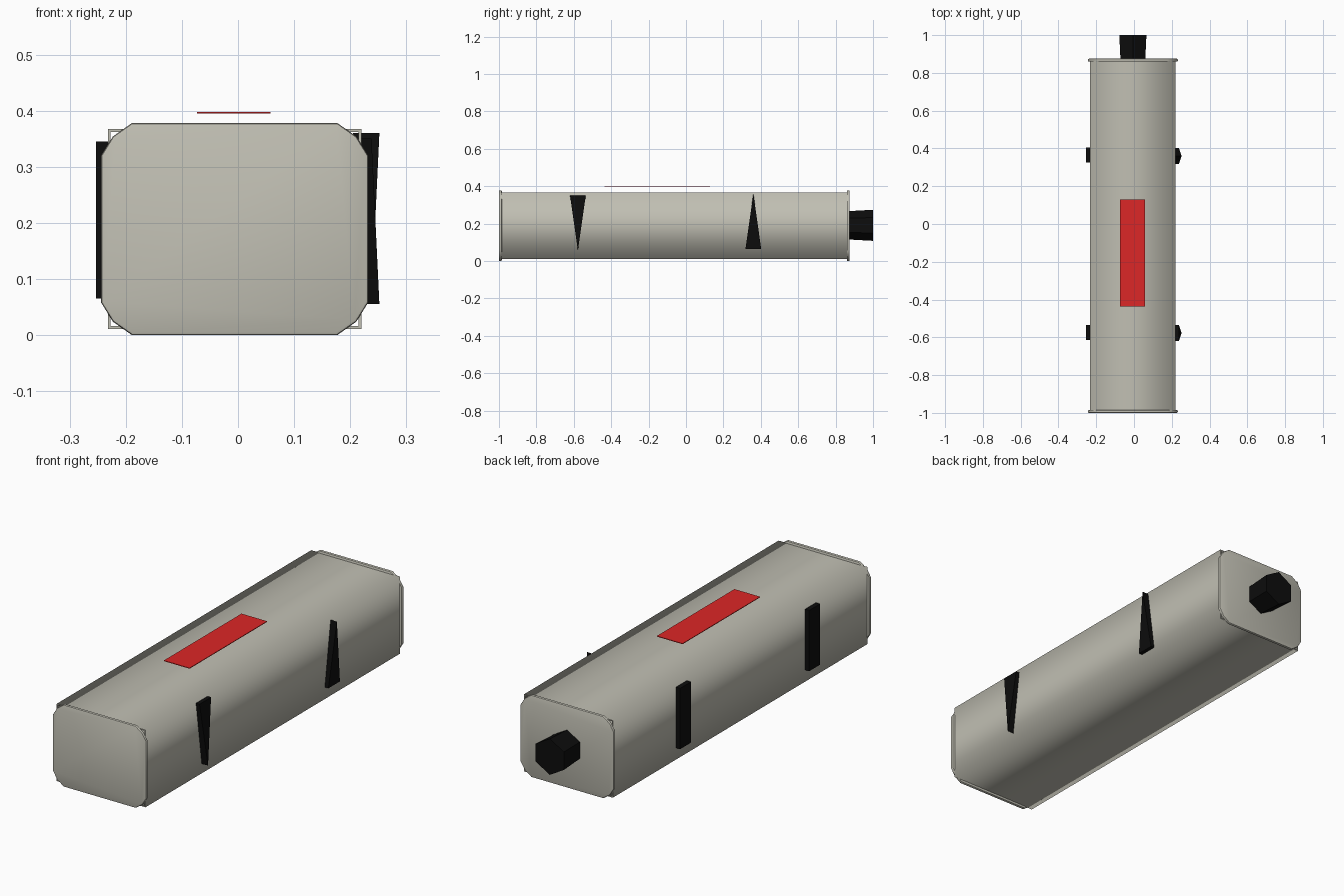
import bpy, bmesh, math
from mathutils import Vector

default = bpy.data.objects.get("Cube")
if default:
    bpy.data.objects.remove(default, do_unlink=True)


def material(name, rgb):
    m = bpy.data.materials.new(name)
    m.use_nodes = True
    m.diffuse_color = (*rgb, 1)
    m.node_tree.nodes["Principled BSDF"].inputs["Base Color"].default_value = (*rgb, 1)
    return m


GREY = material("warm_grey", (0.53, 0.52, 0.45))
BLACK = material("black", (0.004, 0.004, 0.004))
RED = material("red", (0.72, 0.02, 0.02))

CX, CZ = -0.006, 0.189  # long axis of the case


def finish(bm, name, mat):
    bmesh.ops.recalc_face_normals(bm, faces=bm.faces)
    me = bpy.data.meshes.new(name)
    bm.to_mesh(me)
    bm.free()
    me.materials.append(mat)
    ob = bpy.data.objects.new(name, me)
    bpy.context.collection.objects.link(ob)
    return ob


def loft(bm, a, b, caps=True):
    """Skin two matching loops of points."""
    va, vb = [bm.verts.new(p) for p in a], [bm.verts.new(p) for p in b]
    n = len(va)
    for i in range(n):
        j = (i + 1) % n
        bm.faces.new((va[i], va[j], vb[j], vb[i]))
    if caps:
        bm.faces.new(va[::-1])
        bm.faces.new(vb)
    return va, vb


def rectangle(hx, hz, y):
    return [(CX + sx * hx, y, CZ + sz * hz)
            for sx, sz in ((-1, -1), (1, -1), (1, 1), (-1, 1))]


# Hollow thin-walled case: smooth around its length, crisp at the open rims
bm = bmesh.new()
y0, y1, wall = -0.988, 0.864, 0.005
outer = loft(bm, rectangle(0.226, 0.178, y0), rectangle(0.226, 0.178, y1), False)
inner = loft(bm, rectangle(0.226 - wall, 0.178 - wall, y0),
             rectangle(0.226 - wall, 0.178 - wall, y1), False)
for f in bm.faces:
    f.smooth = True
for o, i in zip(outer, inner):
    for k in range(4):
        j = (k + 1) % 4
        rim = bm.faces.new((o[k], o[j], i[j], i[k]))
        for e in rim.edges:
            if (e.verts[0] in o) == (e.verts[1] in o):
                e.smooth = False
finish(bm, "case_tube", GREY)


# End caps with cut corners and a softened outer edge
def end_cap(name, ya, yb):
    hx, hz = 0.238, 0.189
    corner = [(hx, hz - 0.058), (hx - 0.021, hz - 0.024), (hx - 0.055, hz)]
    ring = []
    for sx, sz in ((1, 1), (-1, 1), (-1, -1), (1, -1)):
        pts = corner if sx * sz > 0 else corner[::-1]
        ring += [(CX + sx * x, CZ + sz * z) for x, z in pts]
    bm = bmesh.new()
    loft(bm, [(x, ya, z) for x, z in ring], [(x, yb, z) for x, z in ring])
    rims = [e for e in bm.edges if abs(e.verts[0].co.y - e.verts[1].co.y) < 1e-5]
    bmesh.ops.bevel(bm, geom=rims, offset=0.005, segments=2, profile=0.5, affect='EDGES')
    ob = finish(bm, name, GREY)
    bpy.ops.object.select_all(action='DESELECT')
    ob.select_set(True)
    bpy.context.view_layer.objects.active = ob
    bpy.ops.object.shade_smooth_by_angle(angle=math.radians(35))


end_cap("front_cap", -1.0, -0.985)
end_cap("back_cap", 0.86, 0.875)


# Six-sided knob on the back
def hexagon(r, y):
    return [(CX + r * math.sin(k * math.pi / 3), y, CZ + 0.002 + r * math.cos(k * math.pi / 3))
            for k in range(6)]


bm = bmesh.new()
loft(bm, hexagon(0.076, 0.874), hexagon(0.083, 1.0))
finish(bm, "back_knob", BLACK)

# Red label plate hovering over the top
bm = bmesh.new()
bmesh.ops.create_cube(bm, size=1)
for v in bm.verts:
    v.co = Vector((v.co.x * 0.131 - 0.0075, v.co.y * 0.565 - 0.153, v.co.z * 0.003 + 0.3965))
finish(bm, "top_label", RED)

# Rectangular brackets on the right side
for name, y in (("front", -0.575), ("back", 0.365)):
    bm = bmesh.new()
    bmesh.ops.create_cube(bm, size=1)
    for v in bm.verts:
        v.co = Vector((v.co.x * 0.035 - 0.236, v.co.y * 0.08 + y, v.co.z * 0.28 + 0.205))
    finish(bm, name + "_right_bracket", BLACK)

# Wedge brackets on the left side, tapering to an edge that leans outward
for name, y, z_wide, z_tip in (("front", -0.578, 0.35, 0.055), ("back", 0.36, 0.065, 0.36)):
    bm = bmesh.new()
    inside = [(0.205, y - 0.042, z_wide), (0.205, y + 0.042, z_wide), (0.205, y, z_tip)]
    outside = [(0.238, y - 0.042, z_wide), (0.238, y + 0.042, z_wide), (0.252, y, z_tip)]
    loft(bm, inside, outside)
    finish(bm, name + "_left_bracket", BLACK)
